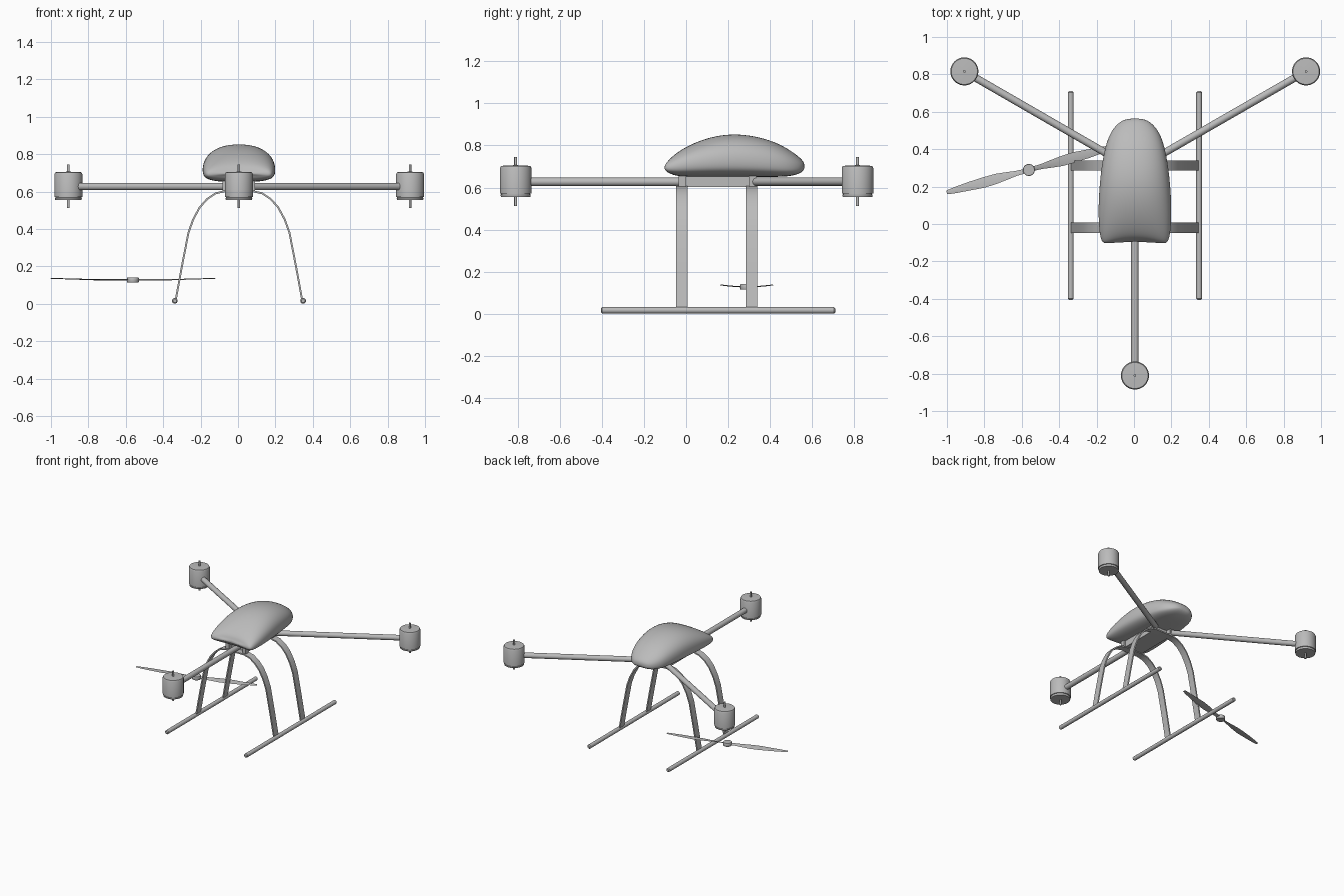
import bpy, bmesh, math
from mathutils import Vector, Matrix

if "Cube" in bpy.data.objects:
    bpy.data.objects.remove(bpy.data.objects["Cube"])

CX = 0.005          # centre line of the airframe
ARM_Z = 0.627

grey = bpy.data.materials.new("plain grey")
grey.use_nodes = True
grey.diffuse_color = (0.5, 0.5, 0.5, 1)
grey.node_tree.nodes["Principled BSDF"].inputs["Base Color"].default_value = (0.5, 0.5, 0.5, 1)


def finish(name, bm, angle=35):
    bmesh.ops.recalc_face_normals(bm, faces=bm.faces)
    mesh = bpy.data.meshes.new(name)
    bm.to_mesh(mesh)
    bm.free()
    mesh.materials.append(grey)
    mesh.shade_smooth()
    mesh.set_sharp_from_angle(angle=math.radians(angle))
    obj = bpy.data.objects.new(name, mesh)
    bpy.context.collection.objects.link(obj)
    return obj


def loft(name, rings, angle=35, closed=False):
    """Skin a row of equal rings and cap both ends."""
    bm = bmesh.new()
    rows = [[bm.verts.new(p) for p in ring] for ring in rings]
    n = len(rows[0])
    for a, b in zip(rows, rows[1:]):
        for i in range(n):
            j = (i + 1) % n
            bm.faces.new((a[i], a[j], b[j], b[i]))
    bm.faces.new(rows[0])
    bm.faces.new(rows[-1])
    return finish(name, bm, angle)


def circle(r, z, n):
    return [Vector((r * math.cos(2 * math.pi * i / n), r * math.sin(2 * math.pi * i / n), z))
            for i in range(n)]


def lathe(name, profile, x, y, n=40):
    return loft(name, [[p + Vector((x, y, 0)) for p in circle(r, z, n)] for r, z in profile])


def rod(name, start, end, r, bevel=0.0, n=20):
    start, end = Vector(start), Vector(end)
    length = (end - start).length
    turn = (end - start).to_track_quat('Z', 'Y').to_matrix()
    profile = [(r, 0), (r, length)]
    if bevel:
        profile = [(r - bevel, 0), (r, bevel), (r, length - bevel), (r - bevel, length)]
    return loft(name, [[start + turn @ p for p in circle(rr, z, n)] for rr, z in profile])


def box(name, centre, size):
    bm = bmesh.new()
    bmesh.ops.create_cube(bm, size=1, matrix=Matrix.Translation(centre) @ Matrix.Diagonal((*size, 1)))
    return finish(name, bm)


# Body shell: y, half width, bottom, top
stations = [
    (-0.083, 0.148, 0.685, 0.715), (-0.075, 0.174, 0.666, 0.738), (-0.04, 0.188, 0.653, 0.77),
    (0.03, 0.196, 0.65, 0.81), (0.12, 0.196, 0.65, 0.843), (0.22, 0.189, 0.65, 0.857),
    (0.32, 0.178, 0.65, 0.848), (0.42, 0.158, 0.65, 0.82), (0.49, 0.132, 0.652, 0.782),
    (0.54, 0.092, 0.664, 0.745), (0.565, 0.045, 0.685, 0.718)]
rings = []
for y, w, bottom, top in stations:
    mid = bottom + 0.38 * (top - bottom)
    ring = []
    for i in range(24):
        a = 2 * math.pi * i / 24
        c, s = math.cos(a), math.sin(a)
        power = 0.9 if s > 0 else 0.65
        x = w * math.copysign(abs(c) ** power, c)
        z = mid + math.copysign(abs(s) ** power, s) * ((top - mid) if s > 0 else (mid - bottom))
        # Corners of the nose reach ahead of its middle
        fade = max(0, min(1, (0.12 - y) / 0.18))
        ring.append((CX + x, y - 0.03 * fade * (x / 0.18) ** 2, z))
    rings.append(ring)
body = loft("body_shell", rings, 80)
body.modifiers.new("smooth", 'SUBSURF').levels = 2
body.modifiers["smooth"].render_levels = 2

# Centre frame under the shell
box("centre_frame", (CX, 0.15, 0.627), (0.15, 0.3, 0.05))
for y, label in ((-0.018, "front"), (0.318, "rear")):
    for side, tag in ((1, "left"), (-1, "right")):
        box(f"{label}_{tag}_clamp", (CX + side * 0.072, y, 0.632), (0.03, 0.035, 0.06))

# Arms, motors and shafts
motor_profile = [(0.062, 0.555), (0.07, 0.555), (0.072, 0.566), (0.069, 0.567), (0.069, 0.571),
                 (0.075, 0.572), (0.075, 0.692), (0.07, 0.703), (0.01, 0.706)]
tips = {"front": ((CX, -0.81), (CX, 0.1)),
        "rear_left": ((0.92, 0.816), (0.075, 0.33)),
        "rear_right": ((-0.907, 0.816), (-0.065, 0.33))}
for label, (tip, root) in tips.items():
    rod(label + "_arm", (*root, ARM_Z), (*tip, ARM_Z), 0.02)
    lathe(label + "_motor", motor_profile, *tip)
    lathe(label + "_motor_shaft", [(0.007, 0.513), (0.007, 0.745)], *tip, n=12)

# Landing gear: bent straps on two long skids
half = [(0.338, 0.02), (0.305, 0.2), (0.27, 0.38), (0.245, 0.45), (0.21, 0.515),
        (0.17, 0.56), (0.125, 0.59), (0.075, 0.602)]
path = [Vector(p) for p in half] + [Vector((-x, z)) for x, z in reversed(half)]
for y, label in ((-0.02, "front"), (0.312, "rear")):
    rings = []
    for i, p in enumerate(path):
        along = (path[min(i + 1, len(path) - 1)] - path[max(i - 1, 0)]).normalized()
        across = Vector((along.y, -along.x)) * 0.005
        rings.append([(CX + q.x, y + dy, q.y) for q, dy in
                      ((p + across, -0.027), (p + across, 0.027),
                       (p - across, 0.027), (p - across, -0.027))])
    loft(label + "_landing_strap", rings)
for side, tag in ((1, "left"), (-1, "right")):
    x = CX + side * 0.343
    rod(tag + "_skid", (x, -0.405, 0.016), (x, 0.71, 0.016), 0.0155, bevel=0.006)

# Loose propeller: distance, trailing edge, leading edge, twist in degrees
PX, PY, PZ = -0.562, 0.289, 0.128
blade = [(0.02, -0.012, 0.012, 30), (0.07, -0.015, 0.012, 28), (0.12, -0.023, 0.017, 22),
         (0.18, -0.031, 0.022, 16), (0.25, -0.032, 0.024, 12), (0.33, -0.03, 0.016, 8),
         (0.41, -0.025, 0.008, 5), (0.455, -0.02, 0.001, 3)]
for turn, label in ((0, "inner"), (math.pi, "outer")):
    spin = Matrix.Translation((PX, PY, PZ)) @ Matrix.Rotation(math.radians(16.5) + turn, 4, 'Z')
    rings = []
    for u, low, high, twist in blade:
        rise = 0.008 * (u / 0.455) ** 2
        slope = math.tan(math.radians(twist)) * 0.5
        mid = (low + high) / 2
        rings.append([spin @ Vector((u, v, rise + v * slope + t)) for v, t in
                      ((low, 0), (mid, -0.002), (high, 0), (mid, 0.003))])
    loft(label + "_propeller_blade", rings, 50)
lathe("propeller_hub", [(0.03, 0.114), (0.032, 0.117), (0.032, 0.138), (0.03, 0.141)], PX, PY, 28)
